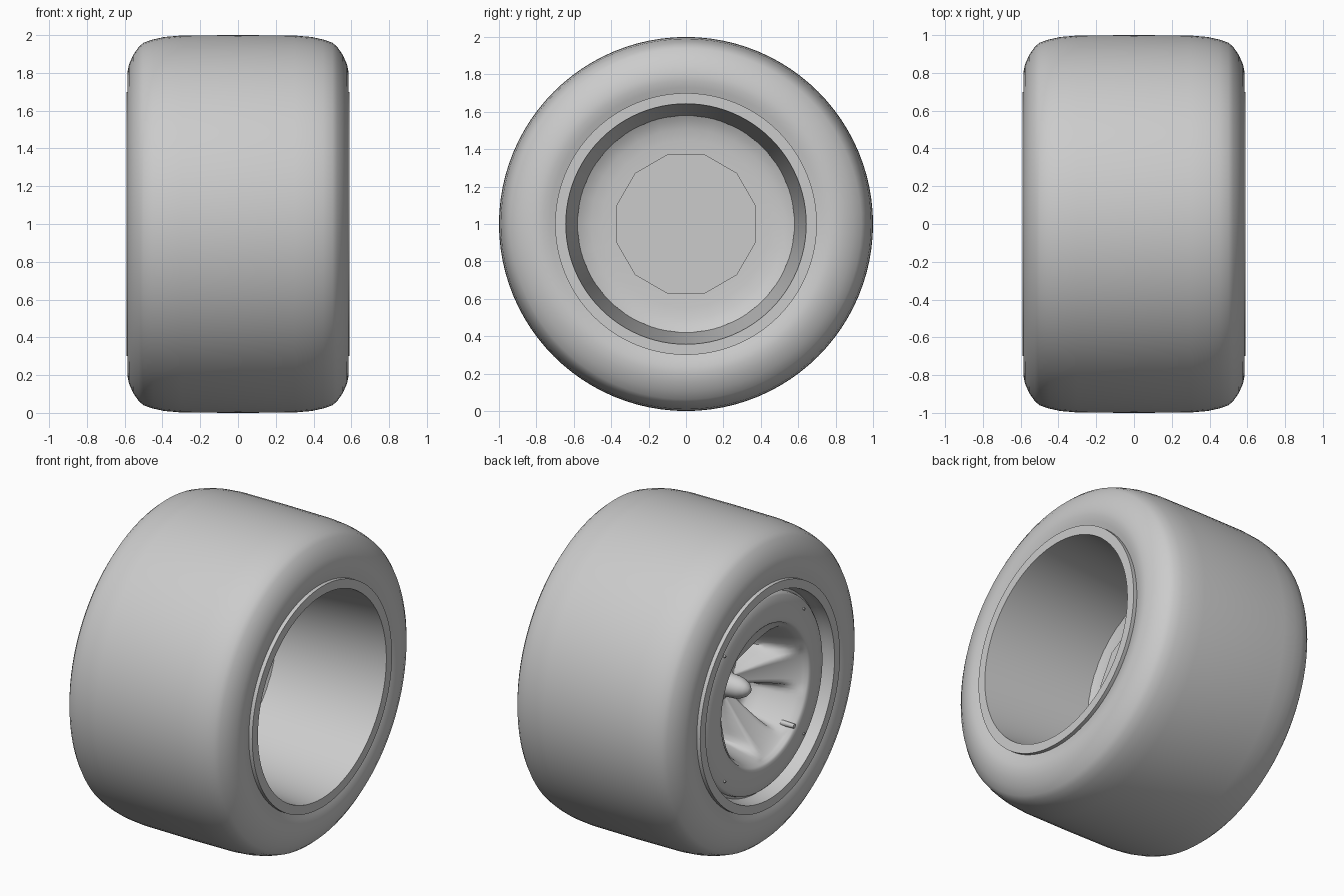
import bpy, bmesh, math
from mathutils import Vector

if "Cube" in bpy.data.objects:
    bpy.data.objects.remove(bpy.data.objects["Cube"])

grey = bpy.data.materials.new("grey")
grey.diffuse_color = (0.6, 0.6, 0.6, 1)
grey.use_nodes = True
grey.node_tree.nodes["Principled BSDF"].inputs["Base Color"].default_value = grey.diffuse_color
CZ = 1.0  # axle height


def finish(name, bm, angle=35):
    me = bpy.data.meshes.new(name)
    bm.to_mesh(me)
    bm.free()
    me.materials.append(grey)
    ob = bpy.data.objects.new(name, me)
    bpy.context.collection.objects.link(ob)
    bpy.ops.object.select_all(action='DESELECT')
    ob.select_set(True)
    bpy.context.view_layer.objects.active = ob
    bpy.ops.object.shade_smooth_by_angle(angle=math.radians(angle))
    return ob


def lathe(name, profile, segs, phase=0.0, angle=35):
    """Turn a closed (x, radius) outline around the axle."""
    bm = bmesh.new()
    rings = []
    for i in range(segs):
        a = math.tau * i / segs + phase
        rings.append([bm.verts.new((x, r * math.cos(a), CZ + r * math.sin(a))) for x, r in profile])
    n = len(profile)
    for i in range(segs):
        p, q = rings[i], rings[(i + 1) % segs]
        for j in range(n):
            k = (j + 1) % n
            bm.faces.new((p[j], p[k], q[k], q[j]))
    bmesh.ops.remove_doubles(bm, verts=bm.verts, dist=1e-5)
    bmesh.ops.dissolve_degenerate(bm, edges=bm.edges, dist=1e-6)
    bmesh.ops.recalc_face_normals(bm, faces=bm.faces)
    return finish(name, bm, angle)


def smooth(t):
    t = max(0.0, min(1.0, t))
    return t * t * (3 - 2 * t)


# Tyre: mirrored half section, shoulder to bead
half = [(0.0, 1.0), (0.30, 0.998), (0.39, 0.99), (0.45, 0.977), (0.50, 0.96), (0.525, 0.938),
        (0.555, 0.895), (0.577, 0.845), (0.586, 0.80), (0.585, 0.765), (0.576, 0.73), (0.564, 0.695),
        (0.50, 0.675)]
lathe("tyre", half + [(-x, r) for x, r in reversed(half[1:])], 96, angle=50)

# Tapered rim barrel with a lip at each end
lathe("rim_barrel", [(0.50, 0.70), (0.59, 0.70), (0.59, 0.643), (-0.14, 0.58),
                     (-0.20, 0.575), (-0.25, 0.625), (-0.50, 0.625), (-0.54, 0.64), (-0.59, 0.645),
                     (-0.59, 0.70), (-0.50, 0.70), (-0.45, 0.675), (0.45, 0.675)], 96)

# Dish closing the barrel from the open side, with a raised twelve-sided plate
lathe("back_dish", [(-0.135, 0.584), (-0.152, 0.555), (-0.166, 0.51), (-0.174, 0.45), (-0.176, 0.36),
                    (-0.20, 0.36), (-0.20, 0.584)], 24)
lathe("back_plate", [(-0.06, 0.0), (-0.06, 0.385), (-0.204, 0.385), (-0.204, 0.0)], 12,
      phase=math.radians(15))

# Wheel face: outer ring and five spokes with hollows between them
SPOKES = 5
ring = [(0.635, -0.50), (0.612, -0.51), (0.607, -0.53), (0.595, -0.54), (0.54, -0.55),
        (0.48, -0.558), (0.445, -0.558), (0.433, -0.548)]
inner = [0.427, 0.42, 0.41, 0.395, 0.38, 0.36, 0.34, 0.31, 0.28, 0.24, 0.20, 0.17, 0.14, 0.11, 0.08]


def face_depth(r, a):
    t = (0.433 - r) / 0.353
    spoke = -0.54 + 0.27 * t ** 0.7
    hollow = -0.54 + 0.32 * smooth(t * 3.2) - 0.05 * smooth((t - 0.6) / 0.4)
    w = smooth((math.cos(SPOKES * a) + 0.35) / 0.75)
    return spoke + (hollow - spoke) * (1 - w)


bm = bmesh.new()
N = 120
rows = []
for r, x in ring + [(r, None) for r in inner]:
    row = []
    for i in range(N):
        a = math.tau * i / N
        d = x if x is not None else face_depth(r, a - math.pi)
        row.append(bm.verts.new((d, r * math.cos(a), CZ + r * math.sin(a))))
    rows.append(row)
for p, q in zip(rows, rows[1:]):
    for i in range(N):
        k = (i + 1) % N
        bm.faces.new((p[i], q[i], q[k], p[k]))
bm.normal_update()
if sum(f.normal.x for f in bm.faces) > 0:
    bmesh.ops.reverse_faces(bm, faces=bm.faces)
finish("spoked_face", bm, 45)

# Hub nose in the middle of the spokes
lathe("hub_nose", [(-0.45, 0.0), (-0.445, 0.02), (-0.425, 0.042), (-0.39, 0.06), (-0.35, 0.068),
                   (-0.30, 0.07), (-0.285, 0.08), (-0.265, 0.10), (-0.22, 0.10), (-0.22, 0.0)], 32)


# Valve stem and the small studs on the outer ring
def pin(name, x, r, a, radius, length):
    bm = bmesh.new()
    bmesh.ops.create_cone(bm, cap_ends=True, segments=12, radius1=radius, radius2=radius * 0.8, depth=length)
    for v in bm.verts:
        c = v.co.copy()
        v.co = Vector((x - c.z, r * math.cos(a) + c.x, CZ + r * math.sin(a) + c.y))
    bmesh.ops.recalc_face_normals(bm, faces=bm.faces)
    finish(name, bm)


pin("valve_stem", -0.52, 0.41, math.radians(227), 0.017, 0.09)
for i in range(4):
    pin("ring_stud_%d" % (i + 1), -0.545, 0.56, math.tau * (i + 0.5) / 4, 0.009, 0.02)
